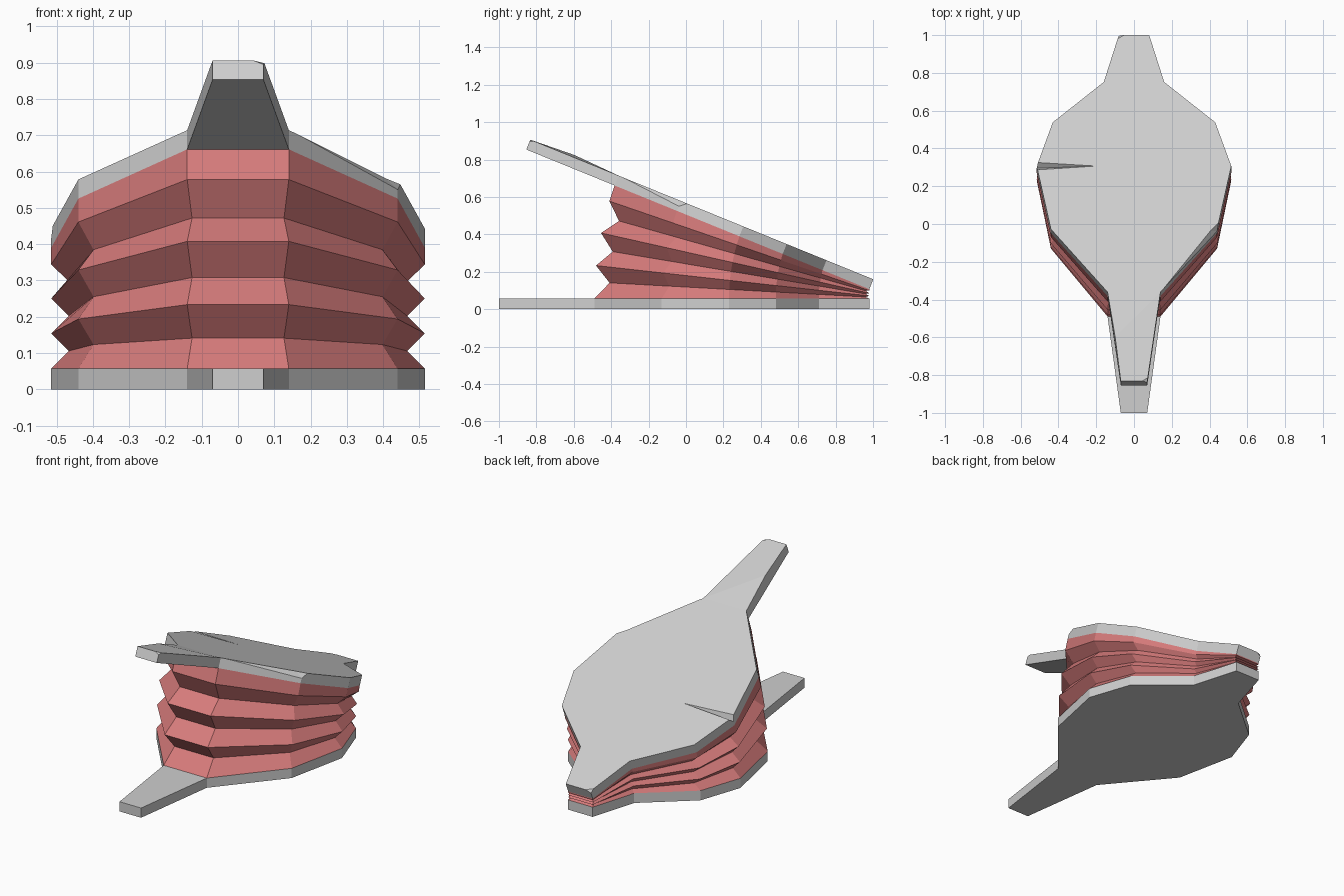
import bpy
import bmesh
from math import radians, sin, cos
from mathutils import Vector, Matrix

if "Cube" in bpy.data.objects:
    bpy.data.objects.remove(bpy.data.objects["Cube"], do_unlink=True)

TILT = radians(22.15)
THICK = 0.057
BACK_Y = 0.98
HINGE_Z = 0.107
FOLDS = 7

# Half outline: (half width, distance from the nozzle end), handle tip first
half = [(0.07, 1.98), (0.14, 1.47), (0.44, 1.11), (0.515, 0.75),
        (0.43, 0.5), (0.16, 0.27), (0.08, 0)]
outline = half + [(-x, s) for x, s in reversed(half)]
N = len(outline)


def material(name, rgb):
    mat = bpy.data.materials.new(name)
    mat.use_nodes = True
    mat.diffuse_color = (*rgb, 1)
    mat.node_tree.nodes["Principled BSDF"].inputs["Base Color"].default_value = (*rgb, 1)
    return mat


def finish(bm, name, mat, matrix=None):
    if matrix:
        bm.transform(matrix)
    mesh = bpy.data.meshes.new(name)
    bm.to_mesh(mesh)
    bm.free()
    mesh.materials.append(mat)
    obj = bpy.data.objects.new(name, mesh)
    bpy.context.collection.objects.link(obj)
    return obj


def board(name, mat, matrix, nicks=None, bump=None):
    """Extruded outline; nicks dent top corners, bump lifts the handle edge.
    nicks: corner -> (share to previous, share to next, drop, inner point)"""
    bm = bmesh.new()
    low = [bm.verts.new((x, -s, 0)) for x, s in outline]
    flat = [Vector((x, -s, THICK)) for x, s in outline]
    corner, before, after = [], [], []
    rim = []
    for i, p in enumerate(flat):
        nick = (nicks or {}).get(i)
        if not nick:
            v = bm.verts.new(p)
            corner.append(v), before.append(v), after.append(v)
            rim.append([v])
            continue
        to_prev, to_next, drop, inner = nick
        c = bm.verts.new(p - Vector((0, 0, drop)))
        a = bm.verts.new(p.lerp(flat[i - 1], to_prev))
        b = bm.verts.new(p.lerp(flat[(i + 1) % N], to_next))
        corner.append(c), before.append(a), after.append(b)
        if inner:
            q = bm.verts.new((inner[0], -inner[1], THICK))
            bm.faces.new((a, c, q))
            bm.faces.new((c, b, q))
            rim.append([a, q, b])
        else:
            bm.faces.new((a, c, b))
            rim.append([a, b])
    mid = bm.verts.new(bump) if bump else None

    # Side walls
    for i in range(N):
        j = (i + 1) % N
        wall = [low[i], low[j], corner[j], before[j]]
        if mid and i == N - 2:
            wall.append(mid)
        wall += [after[i], corner[i]]
        bm.faces.new(list(dict.fromkeys(wall)))

    # Top and underside
    bm.faces.new([v for group in rim[1:N - 1] for v in group])
    if mid:
        bm.faces.new((rim[1][0], rim[N - 2][0], mid))
        bm.faces.new([rim[1][0], mid] + rim[N - 1] + rim[0])
    else:
        bm.faces.new([rim[1][0], rim[N - 2][0]] + rim[N - 1] + rim[0])
    bm.faces.new(list(reversed(low)))
    bmesh.ops.recalc_face_normals(bm, faces=bm.faces[:])
    return finish(bm, name, mat, matrix)


grey = material("light grey", (0.62, 0.62, 0.62))
red = material("soft red", (0.68, 0.2, 0.2))

# Boards: the lower one lies flat, the upper one swings up from the nozzle
board("lower_board", grey, Matrix.Translation((0, BACK_Y, 0)))
dents = {
    0: (0.2, 0.04, 0.012, None),
    2: (0.93, 0.1, 0.03, (0.405, 1.12)),
    7: (0.2, 0.08, 0.015, None),
    10: (0.08, 0.06, 0.03, (-0.2, 0.75)),
}
board("upper_board", grey,
      Matrix.Translation((0, BACK_Y, HINGE_Z)) @ Matrix.Rotation(-TILT, 4, "X"),
      dents, (-0.1, -1.73, THICK + 0.013))

# Pleated bag: rings fan out from the nozzle, every odd ring drawn inward
bm = bmesh.new()
rings = []
for k in range(FOLDS + 1):
    t = k / FOLDS
    ring = []
    for x, s in outline[1:-1]:
        if k % 2 and k < FOLDS:
            x *= 0.905
            s = max(0.75 + (s - 0.75) * 0.89, 0.02) if s > 0.75 else max(s, 0.02)
        ring.append(bm.verts.new((x, BACK_Y - s * cos(TILT * t),
                                  THICK + (HINGE_Z - THICK) * t + s * sin(TILT * t))))
    rings.append(ring)
for lower, upper in zip(rings, rings[1:]):
    n = len(lower)
    for i in range(n):
        j = (i + 1) % n
        bm.faces.new((lower[i], lower[j], upper[j], upper[i]))
finish(bm, "pleated_bag", red)
